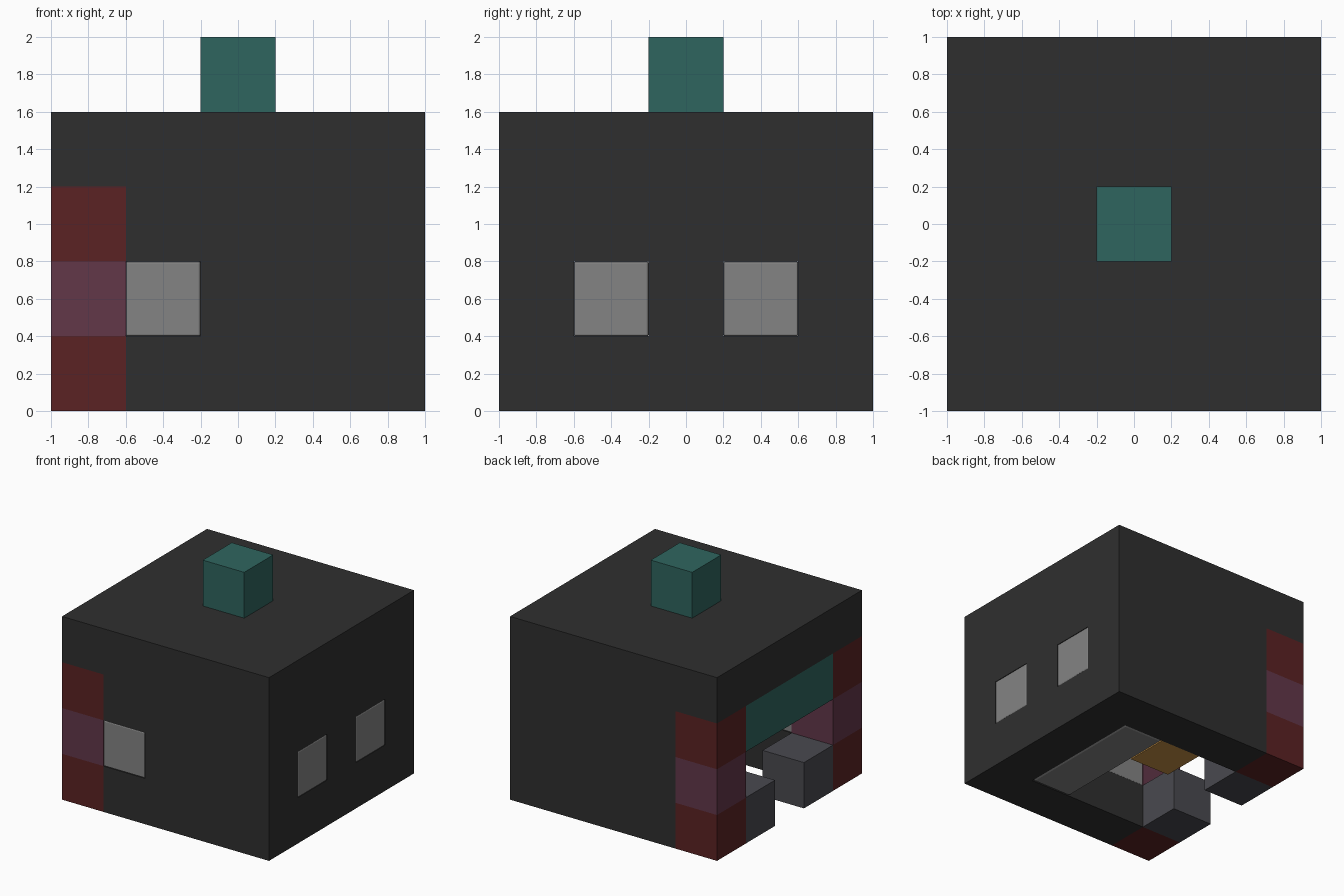
import bpy
import bmesh
from itertools import product
from mathutils import Vector

old = bpy.data.objects.get("Cube")
if old:
    bpy.data.objects.remove(old, do_unlink=True)

CELL = 0.4
AXES = [Vector(a) for a in ((1, 0, 0), (0, 1, 0), (0, 0, 1))]


def material(name, rgb):
    """Flat material from 0-255 display values, stored as linear."""
    linear = [((c / 255 + 0.055) / 1.055) ** 2.4 for c in rgb] + [1.0]
    mat = bpy.data.materials.new(name)
    mat.use_nodes = True
    mat.diffuse_color = linear
    bsdf = mat.node_tree.nodes["Principled BSDF"]
    bsdf.inputs["Base Color"].default_value = linear
    return mat


def blocks(name, cells, mat, bevel=0.0):
    """Closed outer skin around a set of grid cells."""
    cells = set(cells)
    bm = bmesh.new()
    for cell in cells:
        centre = Vector(((cell[0] - 2) * CELL, (cell[1] - 2) * CELL,
                         (cell[2] + 0.5) * CELL))
        for axis, sign in product(range(3), (1, -1)):
            n = AXES[axis] * sign
            if tuple(int(c + d) for c, d in zip(cell, n)) in cells:
                continue
            u = AXES[(axis + 1) % 3]
            v = n.cross(u)
            half = CELL / 2
            bm.faces.new([bm.verts.new(centre + half * (n + a * u + b * v))
                          for a, b in ((1, 1), (-1, 1), (-1, -1), (1, -1))])
    bmesh.ops.remove_doubles(bm, verts=bm.verts, dist=0.001)
    if bevel:
        bmesh.ops.dissolve_limit(bm, angle_limit=0.01, verts=bm.verts, edges=bm.edges)
    mesh = bpy.data.meshes.new(name)
    bm.to_mesh(mesh)
    bm.free()
    mesh.materials.append(mat)
    obj = bpy.data.objects.new(name, mesh)
    bpy.context.collection.objects.link(obj)
    if bevel:
        mod = obj.modifiers.new("soft_edges", "BEVEL")
        mod.width = bevel
        mod.segments = 2
    return obj


charcoal = material("charcoal", (47, 47, 47))
red = material("dark_red", (91, 34, 35))
plum = material("plum", (98, 55, 73))
teal = material("teal", (47, 101, 95))
pale = material("pale_grey", (132, 132, 132))
slate = material("slate_grey", (73, 73, 79))
brown = material("golden_brown", (197, 145, 70))

# Walls on three sides and a flat roof, with openings for the windows
windows = {"front_window": (1, 0, 1),
           "left_front_window": (4, 1, 1),
           "left_back_window": (4, 3, 1)}
roof = {(i, j, 3) for i, j in product(range(5), repeat=2)}
walls = {(i, j, k) for i, j, k in product(range(1, 5), range(5), range(3))
         if i == 4 or j in (0, 4)}
blocks("walls_and_roof", (roof | walls) - set(windows.values()), charcoal)
for name, cell in windows.items():
    blocks(name, [cell], pale, 0.01)

# Banded corner pillars and counters on either side of the open entrance
for side, j, counter in (("front", 0, 1), ("back", 4, 3)):
    for part, k, mat in (("base", 0, red), ("band", 1, plum), ("head", 2, red)):
        blocks(f"{side}_pillar_{part}", [(0, j, k)], mat)
    blocks(f"{side}_counter", [(0, counter, 0)], slate)
blocks("entrance_lintel", [(0, j, 2) for j in range(1, 4)], teal)

# Chimney
blocks("chimney", [(2, 2, 4)], teal)

# Furniture inside
blocks("bench", [(3, j, 0) for j in range(1, 4)], pale, 0.02)
blocks("chest", [(2, 3, 0)], brown)
